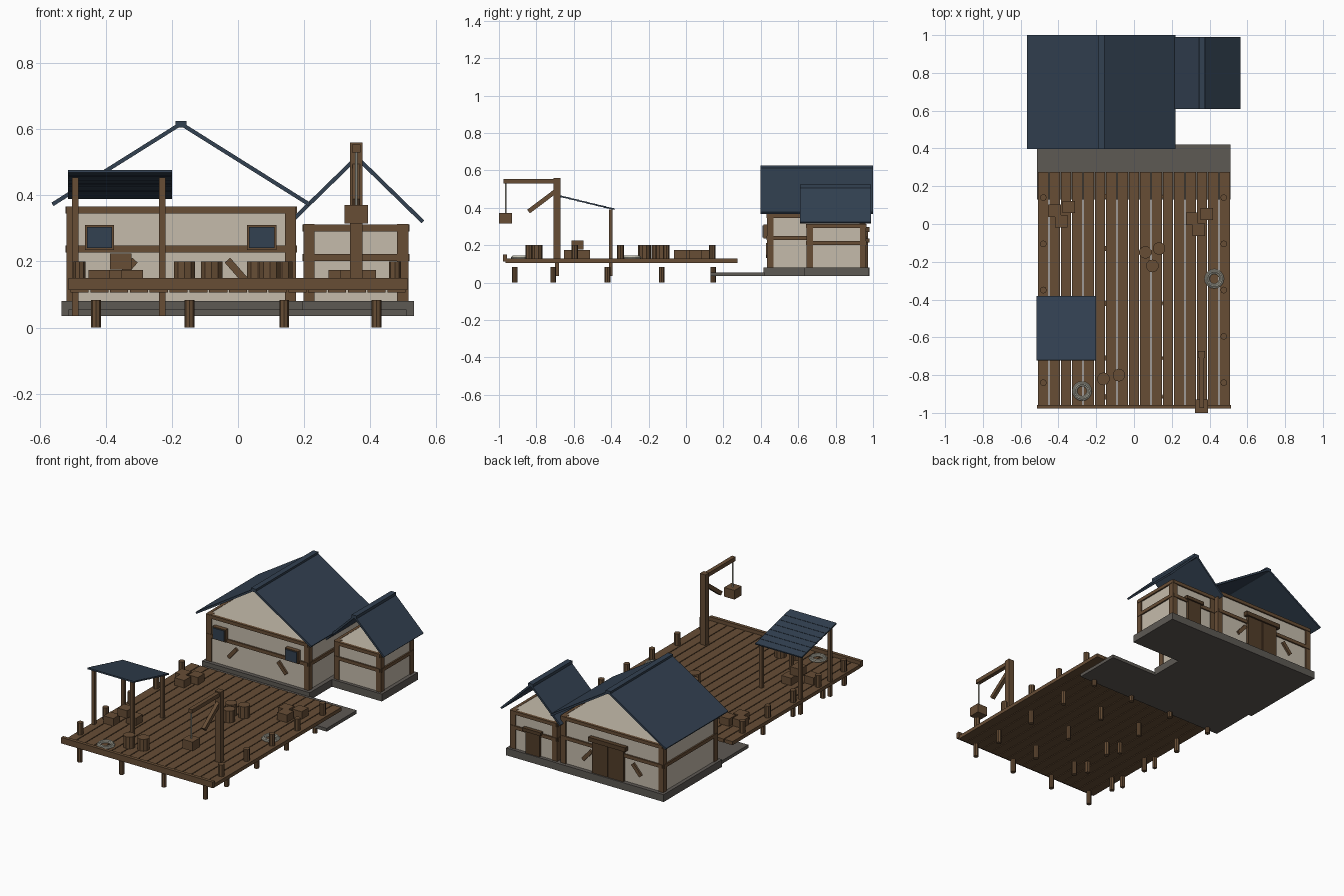
import bpy, math
from mathutils import Vector

if "Cube" in bpy.data.objects:
    bpy.data.objects.remove(bpy.data.objects["Cube"])


def mat(name, col):
    m = bpy.data.materials.new(name)
    m.diffuse_color = (*col, 1)
    m.use_nodes = True
    m.node_tree.nodes["Principled BSDF"].inputs["Base Color"].default_value = m.diffuse_color
    return m


WOOD = mat("wood brown", (0.135, 0.075, 0.036))
DOOR = mat("dark wood", (0.085, 0.047, 0.022))
PLASTER = mat("plaster", (0.56, 0.50, 0.41))
STONE = mat("grey stone", (0.11, 0.10, 0.088))
ROOF = mat("slate blue", (0.032, 0.052, 0.082))
ROPE = mat("rope", (0.55, 0.54, 0.45))


def finish(name, m, rot=(0, 0, 0)):
    o = bpy.context.object
    o.name = name
    o.rotation_euler = rot
    o.data.materials.append(m)
    return o


def cube(name, m, c, s, rot=(0, 0, 0)):
    """Box by centre and size."""
    bpy.ops.mesh.primitive_cube_add(size=1, location=c)
    o = bpy.context.object
    for v in o.data.vertices:
        v.co = Vector((v.co.x * s[0], v.co.y * s[1], v.co.z * s[2]))
    return finish(name, m, rot)


def box(name, m, x0, x1, y0, y1, z0, z1):
    """Box by extents."""
    return cube(name, m, ((x0 + x1) / 2, (y0 + y1) / 2, (z0 + z1) / 2),
                (x1 - x0, y1 - y0, z1 - z0))


def cyl(name, m, x, y, z0, z1, r, n=8):
    bpy.ops.mesh.primitive_cylinder_add(vertices=n, radius=r, depth=z1 - z0,
                                        location=(x, y, (z0 + z1) / 2))
    return finish(name, m)


# Deck planks, front rim and short piles
for i in range(17):
    x = -0.48 + i * 0.06
    box("deck_plank", WOOD, x - 0.0275, x + 0.0275, -0.965, 0.275, 0.106, 0.128)
box("deck_front_rim", WOOD, -0.513, 0.513, -0.978, -0.957, 0.113, 0.15)
for x in (-0.43, -0.147, 0.14, 0.42):
    for y in (-0.915, -0.71, -0.42, -0.13, 0.145):
        cyl("pile", WOOD, x, y, 0, 0.083, 0.015)

# Mooring posts along both deck edges
for x in (-0.48, 0.475):
    for y in (-0.84, -0.595, -0.35, -0.105, 0.14):
        cyl("mooring_post", WOOD, x, y, 0.12, 0.2, 0.018)

# Stone footing
box("front_footing", STONE, -0.513, 0.51, 0.13, 0.42, 0.035, 0.055)
box("house_footing", STONE, -0.535, 0.195, 0.415, 0.98, 0.035, 0.08)
box("annex_footing", STONE, 0.18, 0.533, 0.63, 0.978, 0.035, 0.08)


def timber_block(name, x0, x1, y0, y1, top, mid):
    """Plaster box with corner posts and two rings of beams."""
    box(name + "_walls", PLASTER, x0, x1, y0, y1, 0.08, top - 0.002)
    for x in (x0 + 0.011, x1 - 0.011):
        for y in (y0 + 0.011, y1 - 0.011):
            cube(name + "_corner_post", WOOD, (x, y, (0.08 + top) / 2),
                 (0.034, 0.034, top - 0.08))
    for z in (mid, top - 0.011):
        for y in (y0, y1):
            cube(name + "_beam", WOOD, ((x0 + x1) / 2, y, z), (x1 - x0, 0.018, 0.021))
        for x in (x0, x1):
            cube(name + "_beam", WOOD, (x, (y0 + y1) / 2, z), (0.018, y1 - y0, 0.021))


timber_block("house", -0.513, 0.17, 0.44, 0.955, 0.367, 0.238)
timber_block("annex", 0.204, 0.51, 0.65, 0.957, 0.313, 0.212)


def gable_roof(name, cx, half, y0, y1, eave, ridge):
    """Two open sloping slabs and a ridge cap."""
    rise = ridge - eave
    ang = math.atan2(rise, half)
    for s in (-1, 1):
        cube(name + "_slope", ROOF, (cx + s * half / 2, (y0 + y1) / 2, (eave + ridge) / 2),
             (math.hypot(half, rise), y1 - y0, 0.012), (0, s * ang, 0))
    cube(name + "_ridge", ROOF, (cx, (y0 + y1) / 2, ridge - 0.001), (0.034, y1 - y0, 0.02))


gable_roof("house_roof", -0.173, 0.389, 0.397, 1.0, 0.373, 0.617)
gable_roof("annex_roof", 0.36, 0.2, 0.61, 0.99, 0.32, 0.515)

# Front windows
for x in (-0.42, 0.072):
    box("window_frame", WOOD, x - 0.044, x + 0.044, 0.415, 0.44, 0.235, 0.311)
    box("window_pane", ROOF, x - 0.038, x + 0.038, 0.41, 0.416, 0.241, 0.305)

# Diagonal braces, front and back
for y, flip in ((0.436, 1), (0.959, -1)):
    for s in (-1, 1):
        cube("wall_brace", WOOD, (-0.172 + s * 0.168, y, 0.172), (0.022, 0.016, 0.085),
             (0, -s * 0.72, 0))

# Back doors
for s in (-1, 1):
    cube("house_door_leaf", DOOR, (-0.15 + s * 0.054, 0.96, 0.18), (0.104, 0.024, 0.2))
cube("house_door_lintel", DOOR, (-0.15, 0.965, 0.284), (0.25, 0.034, 0.026))
cube("annex_door", DOOR, (0.36, 0.96, 0.15), (0.095, 0.024, 0.14))
cube("annex_door_lintel", DOOR, (0.36, 0.965, 0.225), (0.125, 0.032, 0.02))

# Canopy: four posts, rails and overlapping slats
for x in (-0.493, -0.23):
    for y, top in ((-0.69, 0.455), (-0.402, 0.39)):
        cube("canopy_post", WOOD, (x, y, (top + 0.035) / 2), (0.02, 0.02, top - 0.035))
for i in range(7):
    t = i / 6
    cube("canopy_slat", ROOF, (-0.358, -0.692 + 0.28 * t, 0.467 - 0.068 * t),
         (0.315, 0.06, 0.008), (-0.2, 0, 0))

# Barrels
for x, y in ((0.06, -0.15), (0.133, -0.13), (0.097, -0.222), (-0.162, -0.82), (-0.08, -0.8)):
    cyl("barrel", WOOD, x, y, 0.126, 0.2, 0.034, 10)

# Crates
for x, y, z in ((-0.42, 0.07, 0), (-0.345, 0.09, 0), (-0.385, 0.015, 0),
                (0.307, 0.027, 0), (0.385, 0.053, 0), (0.342, -0.03, 0),
                (-0.42, -0.62, 0), (-0.32, -0.545, 0), (-0.355, -0.58, 0.05)):
    cube("crate", WOOD, (x, y, 0.15 + z), (0.066, 0.066, 0.048))

# Rope coils
for x, y in ((-0.275, -0.885), (0.425, -0.29)):
    for r, z in ((0.046, 0.134), (0.039, 0.141), (0.031, 0.135)):
        bpy.ops.mesh.primitive_torus_add(major_segments=16, minor_segments=6, location=(x, y, z),
                                         major_radius=r, minor_radius=0.0055)
        finish("rope_coil", ROPE)

# Loading crane
cube("crane_post", WOOD, (0.358, -0.69, 0.34), (0.037, 0.037, 0.44))
box("crane_arm", WOOD, 0.346, 0.371, -0.975, -0.675, 0.53, 0.554)
a, b = Vector((0.358, -0.842, 0.38)), Vector((0.358, -0.7, 0.487))
d = b - a
cube("crane_brace", WOOD, (a + b) / 2, (0.022, d.length, 0.024), (math.atan2(d.z, d.y), 0, 0))
cyl("crane_rope", ROPE, 0.358, -0.965, 0.365, 0.535, 0.004, 6)
cube("hanging_crate", WOOD, (0.358, -0.965, 0.343), (0.07, 0.07, 0.056))
